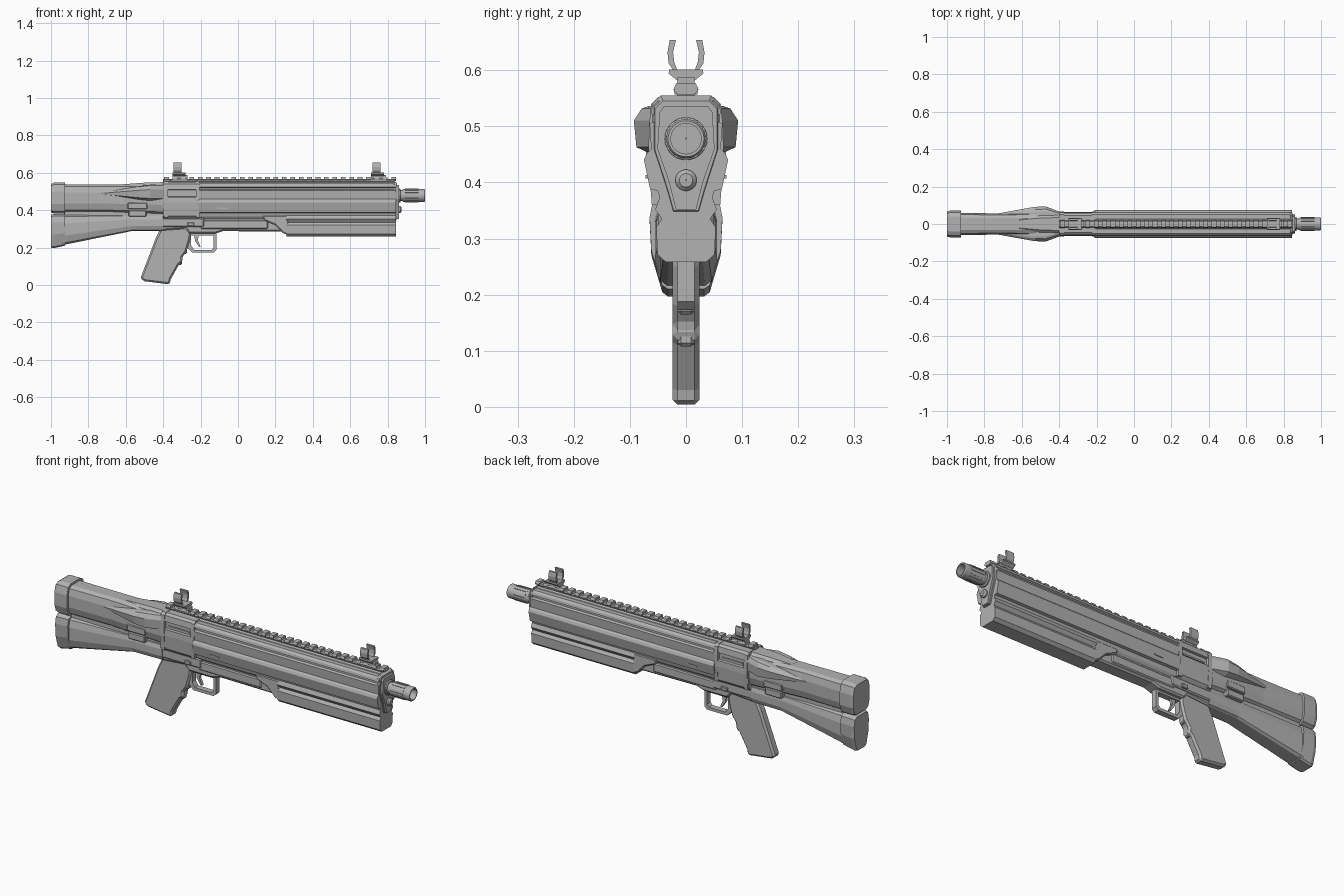
import bpy
import bmesh
from math import pi, sin, cos

old = bpy.data.objects.get("Cube")
if old:
    bpy.data.objects.remove(old, do_unlink=True)

# One matte grey for the whole model
grey = bpy.data.materials.new("matte grey")
grey.use_nodes = True
tone = (.45, .45, .45, 1)
grey.diffuse_color = tone
grey.node_tree.nodes["Principled BSDF"].inputs["Base Color"].default_value = tone


def finish(name, bm):
    """Turn a bmesh into a flat-shaded object."""
    bmesh.ops.recalc_face_normals(bm, faces=bm.faces)
    mesh = bpy.data.meshes.new(name)
    bm.to_mesh(mesh)
    bm.free()
    mesh.materials.append(grey)
    obj = bpy.data.objects.new(name, mesh)
    bpy.context.scene.collection.objects.link(obj)
    return obj


def bridge(bm, rings, closed=False):
    """Join matching vertex rings with quads."""
    count = len(rings[0])
    pairs = list(zip(rings, rings[1:]))
    if closed:
        pairs.append((rings[-1], rings[0]))
    for a, b in pairs:
        for i in range(count):
            j = (i + 1) % count
            bm.faces.new((a[i], a[j], b[j], b[i]))


def loft(name, stations):
    """Skin mirrored half sections (y, z) placed along x."""
    bm = bmesh.new()
    rings = []
    for x, half in stations:
        outline = list(half) + [(-y, z) for y, z in reversed(half)]
        rings.append([bm.verts.new((x, y, z)) for y, z in outline])
    bridge(bm, rings)
    bm.faces.new(rings[0])
    bm.faces.new(rings[-1])
    return finish(name, bm)


def prism(name, start, end, half):
    return loft(name, [(start, half), (end, half)])


def scaled_loft(name, shape, stations):
    """Skin a unit half section sized by (x, half width, low, high)."""
    return loft(name, [(x, [(y * width, low + z * (high - low)) for y, z in shape])
                       for x, width, low, high in stations])


def bevel(obj, width):
    mod = obj.modifiers.new("edge chamfer", "BEVEL")
    mod.width = width
    mod.segments = 1
    return obj


def plate(name, outline, half_width, chamfer=0, y=0):
    """Extrude a side outline (x, z) across y."""
    bm = bmesh.new()
    rings = [[bm.verts.new((x, y + side * half_width, z)) for x, z in outline]
             for side in (-1, 1)]
    bridge(bm, rings)
    for ring in rings:
        bm.faces.new(ring)
    obj = finish(name, bm)
    return bevel(obj, chamfer) if chamfer else obj


def box(name, start, end, low, high, half_width, chamfer=0, y=0):
    outline = [(start, low), (end, low), (end, high), (start, high)]
    return plate(name, outline, half_width, chamfer, y)


def lathe(name, profile, height, sides=32):
    """Spin a closed (x, radius) profile around a lengthwise axis."""
    bm = bmesh.new()
    rings = []
    for i in range(sides):
        a = 2 * pi * i / sides
        rings.append([bm.verts.new((x, r * cos(a), height + r * sin(a)))
                      for x, r in profile])
    bridge(bm, rings, closed=True)
    obj = finish(name, bm)
    for face in obj.data.polygons:
        face.use_smooth = abs(face.normal.x) < .5
    return obj


# Long upper cover with side grooves and lower side swell
cover = [(.05, .545), (.06, .535), (.063, .523), (.054, .518), (.054, .51),
         (.065, .505), (.062, .46), (.07, .452), (.075, .44), (.064, .388),
         (.05, .385), (.045, .365), (.03, .345)]
prism("upper_cover", -.21, .845, cover)

# Receiver with recessed port on both sides
receiver = [(.046, .55), (.058, .54), (.062, .51), (.05, .508), (.05, .472),
            (.063, .47), (.065, .44), (.06, .37), (.045, .355)]
prism("receiver", -.4, -.21, receiver)
for edge in (-.395, -.225):
    prism("receiver_band", edge, edge + .02,
          [(.05, .552), (.062, .54), (.066, .5), (.067, .44), (.061, .36)])
for side in (-1, 1):
    box("port_slider", -.36, -.24, .48, .488, .004, y=side * .051)
    box("cover_slot", -.11, -.06, .407, .413, .003, y=side * .069)

# Nose plate
nose = [(.04, .535), (.047, .525), (.051, .46), (.03, .4), (.018, .352)]
prism("nose_plate", .845, .86, nose)
scaled_loft("nose_rim", [(.75, 1), (1, .93), (1, .55), (.6, .2), (.4, 0)],
            [(.835, .06, .346, .555), (.85, .055, .35, .545)])

# Fore-end with a pointed rear and a side notch
fore = [(.046, .375), (.055, .352), (.043, .335), (.053, .32), (.051, .272), (.036, .258)]
prism("fore_end", .26, .845, fore)
plate("fore_end_heel", [(.13, .372), (.27, .372), (.27, .265), (.24, .278), (.2, .32), (.14, .345)],
      .05, .006)

# Lower receiver rails
plate("lower_receiver", [(-.6, .375), (.26, .375), (.26, .285), (-.08, .288),
                         (-.12, .275), (-.26, .275), (-.28, .3), (-.42, .29), (-.6, .288)],
      .036, .008)
box("lower_side_rail", -.58, -.18, .31, .36, .045, .006)
box("lower_side_rail_front", -.2, .16, .3, .346, .041, .005)
for side in (-1, 1):
    box("selector", -.27, -.235, .315, .335, .006, .003, side * .047)

# Stock halves, their pads and the groove between them
octagon = [(.55, 1), (.85, .93), (1, .7), (1, .3), (.82, .06), (.6, 0)]
scaled_loft("upper_stock", octagon,
            [(-.94, .06, .392, .538), (-.7, .056, .392, .538),
             (-.5, .062, .385, .536), (-.39, .06, .38, .54)])
scaled_loft("upper_butt_pad", octagon,
            [(-1, .067, .388, .54), (-.985, .071, .383, .548), (-.925, .071, .383, .548)])
scaled_loft("lower_stock", octagon,
            [(-.94, .056, .213, .377), (-.57, .046, .288, .377), (-.4, .046, .29, .377)])
lower_pad = [(.6, 1), (.9, .94), (1, .75), (.95, .4), (.65, .04), (.5, 0)]
scaled_loft("lower_butt_pad", lower_pad,
            [(-1, .06, .2, .375), (-.985, .065, .197, .38), (-.925, .065, .21, .38)])
box("stock_spine", -.93, -.39, .36, .41, .035)

# Cheek swell that tapers to a point at the rear
wedge = [(.72, 1), (.85, .95), (1, .7), (.95, .15), (.65, 0)]
scaled_loft("cheek_swell", wedge,
            [(-.73, .056, .483, .493), (-.53, .092, .456, .528),
             (-.47, .093, .45, .536), (-.39, .063, .45, .536)])
scaled_loft("comb_ridge", [(.7, 1), (1, .5), (1, 0)],
            [(-.62, .03, .52, .538), (-.5, .045, .52, .547), (-.39, .05, .52, .55)])

# Latch block on the stock side
box("stock_latch", -.59, -.485, .405, .44, .064, .004)
box("stock_latch_lower", -.585, -.49, .365, .4, .06, .004)

# Grip with finger ridges
plate("grip", [(-.41, .31), (-.44, .25), (-.522, .035), (-.5, .02), (-.365, .003),
               (-.36, .03), (-.315, .11), (-.295, .125), (-.3, .145), (-.275, .18),
               (-.255, .25), (-.25, .31)], .024, .009)
for x, z in ((-.318, .108), (-.292, .165)):
    box("finger_ridge", x - .015, x + .018, z, z + .025, .015, .006)

# Trigger guard as a closed strip frame, and the trigger
outer = [(-.27, .28), (-.27, .2), (-.245, .173), (-.13, .173), (-.115, .188), (-.115, .28)]
inner = [(-.25, .265), (-.25, .21), (-.235, .188), (-.14, .188), (-.13, .2), (-.13, .265)]
bm = bmesh.new()
frame = [[bm.verts.new((x, y, z)) for x, z in loop]
         for loop, y in ((outer, -.015), (outer, .015), (inner, .015), (inner, -.015))]
bridge(bm, frame, closed=True)
finish("trigger_guard", bm)
plate("trigger", [(-.235, .28), (-.205, .28), (-.215, .24), (-.2, .205),
                  (-.207, .202), (-.23, .235)], .007)

# Barrel, hollow muzzle with ribs, and the tube cap beneath
axis = .478
lathe("barrel", [(.8, .001), (.8, .029), (.9, .029), (.9, .001)], axis)
lathe("barrel_collar", [(.85, .02), (.85, .038), (.866, .038), (.87, .033), (.87, .02)], axis)
lathe("muzzle", [(.88, .001), (.88, .031), (.886, .035), (.995, .035),
                 (1, .032), (1, .027), (.9, .027), (.9, .001)], axis)
for i in range(12):
    rib = box("muzzle_rib", .892, .965, .033, .0375, .004)
    rib.location.z = axis
    rib.rotation_euler.x = i * pi / 6
lathe("tube_cap", [(.85, .001), (.85, .019), (.868, .019), (.875, .012), (.875, .001)], .404)

# Top rail with repeated teeth
prism("rail_base", -.4, .835, [(.014, .566), (.018, .56), (.014, .552), (.025, .548), (.03, .54)])
tooth = prism("rail_teeth", -.395, -.37, [(.017, .577), (.021, .569), (.021, .563), (.015, .557)])
row = tooth.modifiers.new("row", "ARRAY")
row.count = 28
row.use_relative_offset = False
row.use_constant_offset = True
row.constant_offset_displace = (.045, 0, 0)

# Folding sights with curved ears
for label, start, ear in (("rear", -.35, -.345), ("front", .71, .718)):
    prism(label + "_sight_clamp", start, start + .08,
          [(.015, .588), (.016, .572), (.022, .566), (.02, .557)])
    prism(label + "_sight_shelf", start, start + .07,
          [(.03, .601), (.031, .594), (.016, .582)])
    for side in (-1, 1):
        bm = bmesh.new()
        curve = [(.021, .598), (.031, .612), (.033, .632), (.029, .654),
                 (.018, .654), (.023, .632), (.021, .615), (.015, .598)]
        rings = [[bm.verts.new((x, side * y, z)) for y, z in curve]
                 for x in (ear, ear + .043)]
        bridge(bm, rings)
        for ring in rings:
            bm.faces.new(ring)
        finish(label + "_sight_ear", bm)
